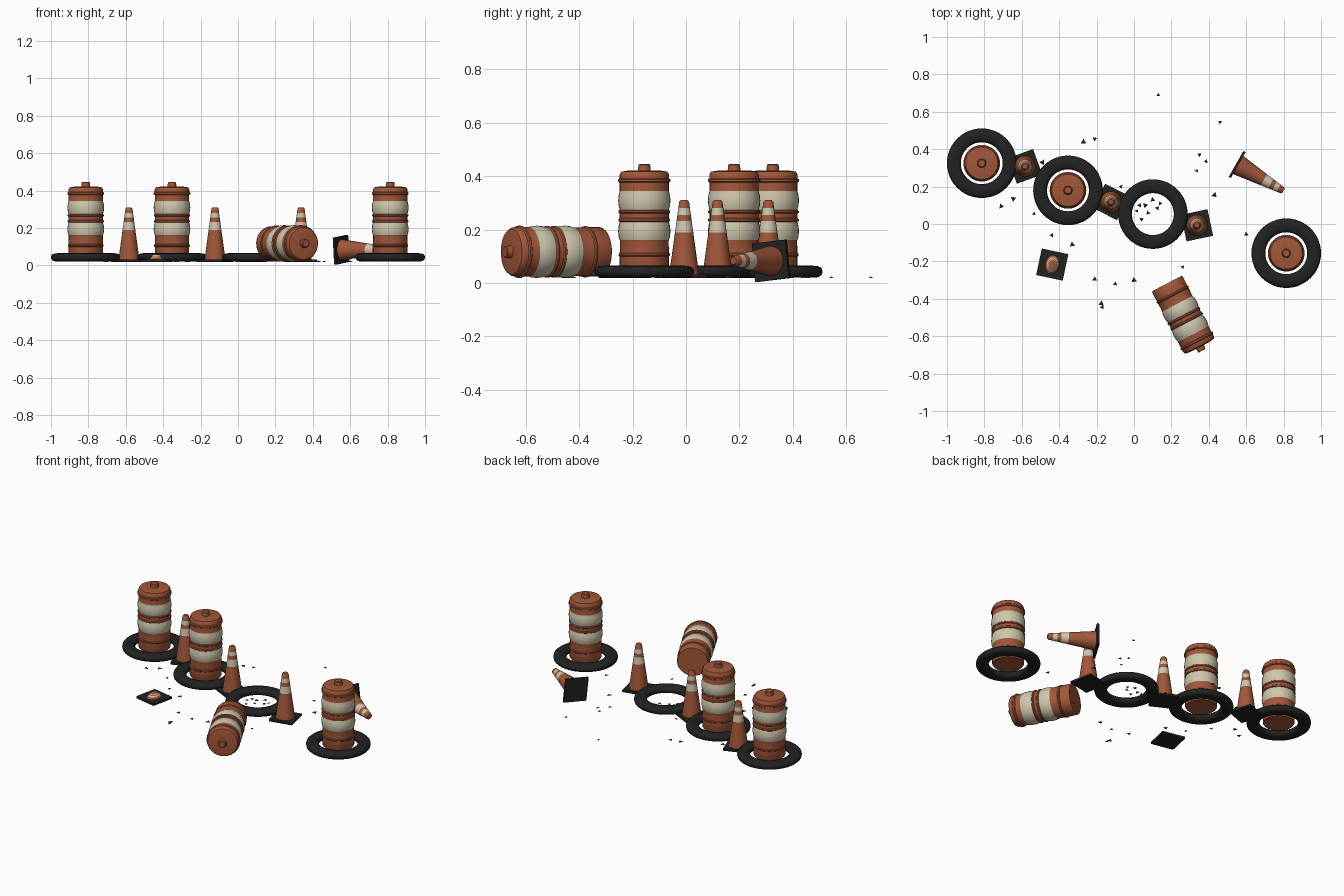
import bpy, bmesh, math, random
from mathutils import Vector, Matrix

if "Cube" in bpy.data.objects:
    bpy.data.objects.remove(bpy.data.objects["Cube"])

random.seed(4)


def material(name, rgb):
    m = bpy.data.materials.new(name)
    m.diffuse_color = (*rgb, 1)
    m.use_nodes = True
    m.node_tree.nodes["Principled BSDF"].inputs["Base Color"].default_value = m.diffuse_color
    return m


ORANGE = material("orange", (0.36, 0.095, 0.042))
CREAM = material("cream", (0.62, 0.57, 0.42))
RUBBER = material("rubber", (0.016, 0.016, 0.016))
STONE = material("stone", (0.07, 0.07, 0.075))


def finish(bm, name, mats, matrix, smooth=True):
    bmesh.ops.recalc_face_normals(bm, faces=bm.faces)
    mesh = bpy.data.meshes.new(name)
    bm.to_mesh(mesh)
    bm.free()
    for m in mats:
        mesh.materials.append(m)
    ob = bpy.data.objects.new(name, mesh)
    bpy.context.collection.objects.link(ob)
    ob.matrix_world = matrix
    if smooth:
        bpy.ops.object.select_all(action='DESELECT')
        ob.select_set(True)
        bpy.context.view_layer.objects.active = ob
        bpy.ops.object.shade_smooth_by_angle(angle=math.radians(35))
    return ob


def lathe(bm, profile, steps=32, closed=False, stripes=()):
    """Spin (radius, z) points; faces inside a stripe z-range get slot 1."""
    rings = []
    for r, z in profile:
        if r == 0:
            rings.append([bm.verts.new((0, 0, z))] * steps)
        else:
            rings.append([bm.verts.new((r * math.cos(a), r * math.sin(a), z))
                          for a in (2 * math.pi * i / steps for i in range(steps))])
    n = len(rings)
    for k in range(n if closed else n - 1):
        a, b = rings[k], rings[(k + 1) % n]
        mid = (profile[k][1] + profile[(k + 1) % n][1]) / 2
        slot = int(any(lo < mid < hi for lo, hi in stripes))
        for i in range(steps):
            j = (i + 1) % steps
            f = bm.faces.new(list(dict.fromkeys((a[i], a[j], b[j], b[i]))))
            f.material_index = slot


def place(loc, spin=0.0, axis=(0, 0, 1)):
    q = Vector(axis).to_track_quat('Z', 'Y').to_matrix().to_4x4()
    return Matrix.Translation(loc) @ q @ Matrix.Rotation(math.radians(spin), 4, 'Z')


# Traffic drum: ribs between bulging reflective bands, domed lid and knob
DRUM = [(0, 0), (.088, 0), (.092, .006), (.092, .060), (.096, .064), (.096, .070), (.092, .074),
        (.091, .118), (.092, .122), (.096, .135), (.098, .155), (.096, .175), (.092, .190),
        (.097, .193), (.097, .200), (.092, .204), (.092, .221), (.097, .225), (.097, .231),
        (.092, .235), (.096, .250), (.098, .270), (.096, .290), (.092, .305),
        (.092, .337), (.098, .341), (.098, .349), (.093, .353), (.092, .368), (.086, .378),
        (.060, .382), (.024, .383), (.022, .403), (.018, .406), (0, .406)]


def drum(name, matrix):
    bm = bmesh.new()
    lathe(bm, DRUM, stripes=((.122, .190), (.235, .305)))
    finish(bm, name, (ORANGE, CREAM), matrix)


# Tyre: rounded, flattened cross-section
def tyre(name, loc):
    prof = []
    for i in range(16):
        c, s = math.cos(i * math.pi / 8), math.sin(i * math.pi / 8)
        prof.append((.149 + .037 * math.copysign(abs(c) ** .8, c),
                     .0225 * math.copysign(abs(s) ** .8, s)))
    bm = bmesh.new()
    lathe(bm, prof, 48, closed=True)
    finish(bm, name, (RUBBER,), place((*loc, .0425)))


# Cone: tapered striped shell on a square rubber plate
def cone(name, matrix, squash=(1, 1, 1)):
    def r(z):
        return .056 - .038 * (z - .014) / .276
    zs = (.014, .095, .172, .214, .237, .262, .286)
    prof = [(0, .012)] + [(r(z), z) for z in zs] + [(.013, .292), (0, .292)]
    bm = bmesh.new()
    lathe(bm, prof, 24, stripes=((.172, .214), (.237, .262)))
    finish(bm, name + "_body", (ORANGE, CREAM), matrix @ Matrix.Diagonal((*squash, 1)))
    bm = bmesh.new()
    bmesh.ops.create_cube(bm, size=1)
    bmesh.ops.scale(bm, vec=(.145, .145, .013), verts=bm.verts)
    bmesh.ops.translate(bm, vec=(0, 0, .0075), verts=bm.verts)
    finish(bm, name + "_plate", (RUBBER,), matrix, smooth=False)


# Row of tyres, with drums standing in all but one
for i, (x, y) in enumerate([(-.814, .325), (-.353, .18), (.101, .053), (.814, -.156)]):
    tyre(f"tyre_{i + 1}", (x, y))
    if i != 2:
        drum(f"drum_{i + 1}", place((x, y, .039)))
drum("fallen_drum", place((.176, -.318, .117), 20, (.462, -.887, 0)))

# Standing, crushed and fallen cones
for i, (x, y, a) in enumerate([(-.583, .308, 20), (-.123, .118, -27), (.337, -.007, 12)]):
    cone(f"cone_{i + 1}", place((x, y, .018), a))
cone("crushed_cone", place((-.437, -.217, .018), -12), (.85, 1.15, .14))
cone("fallen_cone", place((.545, .322, .083), 6, (.868, -.496, 0)))

# Scattered rubble shards
SPOTS = [(.13, .69), (.46, .545), (-.21, .455), (-.27, .44), (.35, .37), (.385, .335),
         (.335, .285), (.43, .155), (-.49, .33), (-.07, .20), (-.71, .095), (-.645, .135),
         (-.535, .055), (-.33, -.11), (-.44, -.06), (.26, -.23), (0, -.30), (-.10, -.32),
         (-.21, -.295), (-.175, -.425), (-.17, -.445), (.60, -.055),
         (.03, .10), (.015, .07), (.06, .10), (.10, .13), (.125, .085), (.14, .11),
         (.04, .025), (.075, .06)]
bm = bmesh.new()
for x, y in SPOTS:
    a0, s = random.uniform(0, 6.28), random.uniform(.011, .018)
    base = [bm.verts.new((x + s * math.cos(a0 + k * 2.1), y + s * math.sin(a0 + k * 2.1), .019))
            for k in range(3)]
    top = bm.verts.new((x, y, .019 + s * .45))
    bm.faces.new(base)
    for k in range(3):
        bm.faces.new((base[k], base[(k + 1) % 3], top))
finish(bm, "rubble", (STONE,), Matrix.Identity(4), smooth=False)
